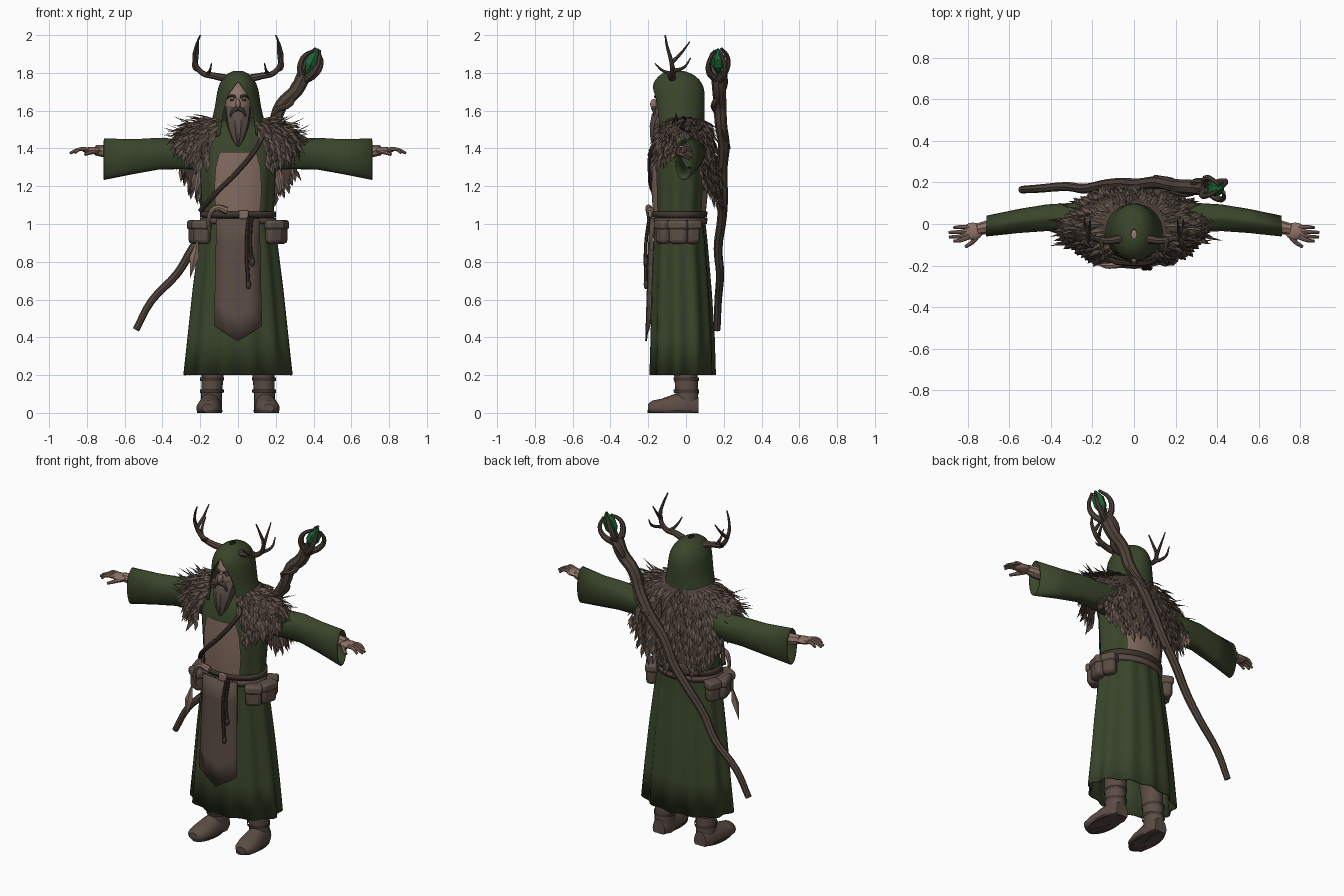
import bpy, bmesh, math, random
from math import sin, cos, pi
from mathutils import Vector

random.seed(3)
cube = bpy.data.objects.get("Cube")
if cube:
    bpy.data.objects.remove(cube, do_unlink=True)


def material(name, *rgb):
    m = bpy.data.materials.new(name)
    m.use_nodes = True
    m.diffuse_color = (*rgb, 1)
    m.node_tree.nodes["Principled BSDF"].inputs["Base Color"].default_value = (*rgb, 1)
    return m


GREEN = material("robe green", .042, .06, .024)
FEATHER = material("feather brown", .115, .083, .064)
DARK = material("dark feather", .075, .053, .042)
LEATHER = material("leather", .105, .074, .059)
BELT = material("dark leather", .055, .038, .03)
TAN = material("worn tan", .23, .15, .115)
SKIN = material("skin", .27, .17, .135)
WOOD = material("wood", .085, .06, .046)
BEARD = material("beard grey", .10, .074, .062)
GEM = material("gem green", .012, .13, .04)
smooth = []


def finish(name, bm, *mats):
    me = bpy.data.meshes.new(name)
    bm.to_mesh(me)
    bm.free()
    ob = bpy.data.objects.new(name, me)
    bpy.context.collection.objects.link(ob)
    for m in mats:
        me.materials.append(m)
    return ob


def grid(bm, rows):
    vs = [[bm.verts.new(p) for p in row] for row in rows]
    for r0, r1 in zip(vs, vs[1:]):
        for i in range(len(r0) - 1):
            bm.faces.new((r0[i], r0[i + 1], r1[i + 1], r1[i]))
    return vs


def wrap(name, rings, mat, axis="Z", mid=0, n=32, folds=0, amp=0, cap=False, thick=0, sub=0, flat=False):
    """Rings: position on axis, centre and radius across, centre and radius deep, half angle."""
    bm, rows = bmesh.new(), []
    for k, (p, c1, r1, c2, r2, *lim) in enumerate(rings):
        lim, row = (lim[0] if lim else pi), []
        for i in range(n + 1):
            a = mid + lim * (2 * i / n - 1)
            f = 1 + amp * cos(folds * a + sin(2 * a)) * (1 - k / len(rings))
            u, v = c1 + r1 * f * sin(a), c2 + r2 * f * cos(a)
            row.append({"Z": (u, v, p), "X": (p, u, v), "Y": (u, p, max(v, 0))}[axis])
        rows.append(row)
    vs = grid(bm, rows)
    if cap:
        for r in (vs[0], vs[-1]):
            bm.faces.new(r[:-1])
    bmesh.ops.remove_doubles(bm, verts=bm.verts, dist=.0004)
    bmesh.ops.recalc_face_normals(bm, faces=bm.faces)
    ob = finish(name, bm, mat)
    if thick:
        ob.modifiers.new("thickness", "SOLIDIFY").thickness = thick
    if sub:
        ob.modifiers.new("smooth", "SUBSURF").levels = sub
    if not flat:
        smooth.append(ob)
    return ob


def tube(name, pts, radii, mat):
    cu = bpy.data.curves.new(name, "CURVE")
    cu.dimensions, cu.bevel_depth, cu.bevel_resolution = "3D", 1, 2
    cu.resolution_u, cu.use_fill_caps = 4, True
    sp = cu.splines.new("BEZIER")
    sp.bezier_points.add(len(pts) - 1)
    for i, (bp, p) in enumerate(zip(sp.bezier_points, pts)):
        bp.co = p
        bp.radius = radii[0] + (radii[1] - radii[0]) * i / (len(pts) - 1)
        bp.handle_left_type = bp.handle_right_type = "AUTO"
    ob = bpy.data.objects.new(name, cu)
    bpy.context.collection.objects.link(ob)
    cu.materials.append(mat)
    bpy.ops.object.select_all(action="DESELECT")
    ob.select_set(True)
    bpy.context.view_layer.objects.active = ob
    bpy.ops.object.convert(target="MESH")
    smooth.append(bpy.context.object)


def ball(name, loc, size, mat):
    bm = bmesh.new()
    bmesh.ops.create_uvsphere(bm, u_segments=16, v_segments=10, radius=1)
    bmesh.ops.scale(bm, vec=size, verts=bm.verts)
    ob = finish(name, bm, mat)
    ob.location = loc
    smooth.append(ob)


def box(name, loc, size, mat, bevel=.012, turn=0):
    bm = bmesh.new()
    bmesh.ops.create_cube(bm, size=1)
    bmesh.ops.scale(bm, vec=size, verts=bm.verts)
    ob = finish(name, bm, mat)
    ob.location, ob.rotation_euler.z = loc, turn
    mod = ob.modifiers.new("round", "BEVEL")
    mod.width, mod.segments = bevel, 2
    smooth.append(ob)


# Robe, worn chest piece and belt
wrap("robe", [(.2, 0, .28, -.02, .17), (.4, 0, .26, -.02, .165), (.65, 0, .235, -.025, .155),
              (.9, 0, .205, -.03, .14), (1.05, 0, .185, -.035, .13), (1.2, 0, .195, -.03, .14),
              (1.35, 0, .205, -.03, .14), (1.46, 0, .18, -.02, .125), (1.55, 0, .1, -.02, .09)],
     GREEN, n=64, folds=11, amp=.05, thick=.008)
torso = [(1.06, 0, .2, -.035, .14, .62), (1.18, 0, .205, -.033, .15, .66),
         (1.3, 0, .21, -.032, .15, .6), (1.38, 0, .205, -.03, .148, .5)]
wrap("chest_piece", torso, TAN, mid=pi, n=12)
wrap("back_patch", torso[:2], TAN, n=12)
for z, mat in ((1.05, BELT), (1.015, LEATHER)):
    wrap("belt", [(z - .016, 0, .2, -.035, .145), (z + .016, 0, .2, -.035, .15)], mat, thick=.014)
box("belt_buckle", (.03, -.19, 1.05), (.05, .02, .045), TAN, .006)
tube("chest_strap", [(.13, -.15, 1.46), (.09, -.182, 1.39), (0, -.19, 1.28), (-.11, -.172, 1.17), (-.2, -.08, 1.07)],
     (.013, .013), BELT)

# Pointed tabard
bm = bmesh.new()
columns = [-1, -.5, 0, .5, 1]
grid(bm, [[(.125 * c * (.9 + .1 * t), -.207 + .02 * (1 - t) + .02 * c * c,
            1.03 - t * (.65 - .08 * abs(c))) for c in columns] for t in (0, .2, .4, .6, .8, 1)])
tabard = finish("tabard", bm, LEATHER)
tabard.modifiers.new("thickness", "SOLIDIFY").thickness = .009
smooth.append(tabard)
for x, z in ((.055, .68), (.075, .8)):
    tube("hanging_cord", [(x, -.195, 1.04), (x - .01, -.212, .9), (x, -.212, z)], (.008, .011), BELT)
    ball("cord_tassel", (x, -.212, z), (.014, .012, .025), BELT)

# Hood
wrap("hood", [(1.815, 0, .012, -.05, .02), (1.8, 0, .055, -.05, .08), (1.765, 0, .088, -.045, .12),
              (1.725, 0, .106, -.045, .14, 2.98), (1.69, 0, .113, -.042, .142, 2.66),
              (1.62, 0, .122, -.04, .14, 2.5), (1.54, 0, .14, -.04, .135, 2.45), (1.46, 0, .18, -.03, .14, 2.6)],
     GREEN, thick=.008, sub=1)

# Face and beard
ball("head", (0, -.07, 1.64), (.075, .092, .11), SKIN)
ball("nose", (0, -.17, 1.635), (.013, .02, .027), SKIN)
wrap("beard", [(1.41, 0, .006, -.17, .006), (1.45, 0, .03, -.165, .022), (1.52, 0, .055, -.145, .045),
               (1.58, 0, .066, -.12, .06), (1.625, 0, .071, -.09, .06)], BEARD, n=24, folds=9, amp=.15, cap=True)
for s in (1, -1):
    tube("moustache", [(s * .003, -.172, 1.612), (s * .03, -.168, 1.595), (s * .042, -.16, 1.54)], (.013, .004), BEARD)
    tube("eyebrow", [(s * .012, -.162, 1.672), (s * .035, -.157, 1.68), (s * .058, -.135, 1.665)], (.008, .005), BEARD)
    ball("eye", (s * .03, -.15, 1.657), (.013, .008, .006), BELT)

# Arms, hands, legs and boots on both sides
for s in (1, -1):
    wrap("sleeve", [(s * x, *r) for x, *r in (
        (.1, .01, .08, 1.385, .09), (.22, .025, .08, 1.375, .088), (.32, .03, .07, 1.368, .08),
        (.42, .03, .064, 1.37, .084), (.55, .015, .058, 1.355, .092), (.71, -.01, .05, 1.342, .11))],
         GREEN, axis="X", folds=5, amp=.06, thick=.008)
    tube("forearm", [(s * .55, .01, 1.38), (s * .7, -.015, 1.385), (s * .755, -.025, 1.39)], (.04, .027), SKIN)
    ball("palm", (s * .775, -.035, 1.39), (.05, .042, .018), SKIN)
    for y, x in ((-.07, .865), (-.05, .888), (-.028, .89), (-.005, .865)):
        tube("finger", [(s * .79, y * .7 - .012, 1.393), (s * .84, y - .01, 1.395), (s * x, y - .012, 1.375)],
             (.012, .007), SKIN)
    tube("thumb", [(s * .75, -.05, 1.385), (s * .775, -.085, 1.38), (s * .81, -.11, 1.368)], (.015, .008), SKIN)

    wrap("boot_leg", [(.03, s * .14, .055, .005, .058), (.1, s * .14, .055, .005, .06),
                      (.19, s * .135, .058, 0, .062), (.45, s * .12, .07, -.01, .075)], LEATHER, n=20)
    wrap("boot_foot", [(y, s * x, r, .025, h) for y, x, r, h in (
        (-.2, .162, .028, .022), (-.18, .16, .052, .04), (-.13, .156, .065, .05),
        (-.06, .15, .06, .075), (.02, .142, .058, .09), (.065, .14, .04, .06))],
         LEATHER, axis="Y", n=20, cap=True)
    wrap("boot_sole", [(0, s * .15, .066, -.07, .135), (.014, s * .15, .068, -.07, .135)], BELT, n=20, cap=True)
    for z in (.105, .17):
        wrap("boot_strap", [(z, s * .138, .062, .003, .067), (z + .018, s * .137, .063, .002, .068)], BELT, n=20)

    # Belt pouches
    for x, y, w, turn in ((.19, -.12, .09, .5), (.225, -.04, .1, 1.3), (.205, .035, .075, 2)):
        box("pouch", (s * x, y, .955), (w, .06, .12), LEATHER, .02, s * turn)
        box("pouch_flap", (s * x, y, .995), (w + .01, .072, .05), FEATHER, .014, s * turn)

    # Antlers
    for pts, r in (([(.06, -.07, 1.77), (.13, -.08, 1.785), (.19, -.07, 1.8), (.23, -.08, 1.87),
                     (.222, -.1, 1.94), (.2, -.11, 2)], (.021, .004)),
                   ([(.225, -.08, 1.85), (.215, -.03, 1.9), (.21, .02, 1.965)], (.012, .003)),
                   ([(.16, -.07, 1.795), (.15, -.12, 1.81), (.14, -.165, 1.85)], (.012, .003)),
                   ([(.2, -.07, 1.81), (.235, -.01, 1.83), (.235, .025, 1.88)], (.012, .003))):
        tube("antler", [(s * x, y, z) for x, y, z in pts], r, WOOD)

# Horn on the right hip
tube("horn", [(-.06, -.19, 1.07), (-.12, -.2, 1.085), (-.155, -.195, 1.03), (-.15, -.19, .95)], (.02, .006), SKIN)


# Feather mantle: one surface rule gives the shell and the feather layout
def mantle(a, t):
    side, back = abs(sin(a)) ** 6, cos(a) > 0
    drop = (.43 if back else .23) * (1 - side) + .13 * side
    g = sin(min(t, 1.2) * pi / 2)
    return Vector(((.11 + .21 * g) * sin(a), -.01 + (.09 + (.09 if back else .085) * g) * cos(a),
                   1.565 - drop * t ** 1.5))


bm = bmesh.new()
grid(bm, [[mantle(2.65 * (i / 24 - 1), t / 8) for i in range(49)] for t in range(9)])
smooth.append(finish("mantle_lining", bm, DARK))


def leaf(bm, base, way, normal, length, width, mat):
    side = way.cross(normal).normalized() * width
    p = [base, base + way * length * .5 + side, base + way * length,
         base + way * length * .5 - side, base + way * length * .5 + normal * width * .45]
    v = [bm.verts.new(q) for q in p]
    for i in range(4):
        bm.faces.new((v[i], v[(i + 1) % 4], v[4])).material_index = mat


bm = bmesh.new()
for row in range(10):
    t, count = .1 + row * .095, 26 + row * 3
    for i in range(count):
        a = 2.7 * (2 * (i + random.random()) / count - 1)
        p = mantle(a, t)
        down = (mantle(a, t + .03) - p).normalized()
        normal = (mantle(a + .02, t) - p).cross(down).normalized()
        way = (down + normal * random.uniform(.12, .45) + Vector((random.uniform(-.25, .25), 0, 0))).normalized()
        leaf(bm, p, way, normal, random.uniform(.07, .11), random.uniform(.014, .021), int(random.random() < .25))
for s in (1, -1):  # loose quills on the shoulders
    for i in range(22):
        p = mantle(s * random.uniform(1, 2.1), random.uniform(.3, .9))
        way = Vector((s, random.uniform(-.4, .4), random.uniform(-.1, .6))).normalized()
        leaf(bm, p, way, Vector((0, 0, 1)), random.uniform(.08, .13), .007, i % 2)
    for i in range(5):  # pale feathers under the arms
        leaf(bm, Vector((s * (.2 + .022 * i), .11, 1.32)), Vector((s * .15, 0, -1)).normalized(),
             Vector((0, -1, 0)), .18 - .02 * i, .02, 2)
leaf(bm, Vector((-.21, -.14, .93)), Vector((-.2, -.05, -1)).normalized(), Vector((0, -1, 0)), .22, .025, 2)
finish("feathers", bm, FEATHER, DARK, TAN)

# Staff across the back, with a clawed head holding the gem
tube("staff", [(-.54, .165, .44), (-.46, .17, .59), (-.32, .18, .74), (-.24, .17, .87), (-.13, .19, 1.03),
               (-.05, .195, 1.14), (.02, .19, 1.28), (.12, .2, 1.42), (.19, .185, 1.53), (.23, .18, 1.63),
               (.31, .175, 1.71), (.35, .17, 1.79)], (.018, .038), WOOD)
tube("staff_vine", [(.1, .225, 1.4), (.2, .2, 1.5), (.19, .16, 1.59), (.28, .15, 1.64), (.29, .2, 1.72), (.36, .2, 1.8)],
     (.012, .018), WOOD)
axis = Vector((.42, 0, .9)).normalized()
u, v, root = Vector((.9, 0, -.42)).normalized(), Vector((0, 1, 0)), Vector((.35, .17, 1.77))
for i in range(4):
    out = u * cos(i * pi / 2 + .6) + v * sin(i * pi / 2 + .6)
    tube("staff_claw", [root + axis * h + out * r for h, r in ((0, .015), (.05, .056), (.11, .06), (.155 + .015 * (i % 2), .02))],
         (.021, .008), WOOD)
gem = wrap("gem", [(-.07, 0, .006, 0, .006), (-.02, 0, .036, 0, .036), (.03, 0, .036, 0, .036), (.075, 0, .005, 0, .005)],
           GEM, n=6, cap=True, flat=True)
gem.location = root + axis * .1
gem.rotation_euler.y = math.atan2(axis.x, axis.z)

# Smooth shading with sharp edges kept
bpy.ops.object.select_all(action="DESELECT")
for ob in smooth:
    ob.select_set(True)
bpy.context.view_layer.objects.active = smooth[0]
bpy.ops.object.shade_smooth_by_angle(angle=math.radians(40))
